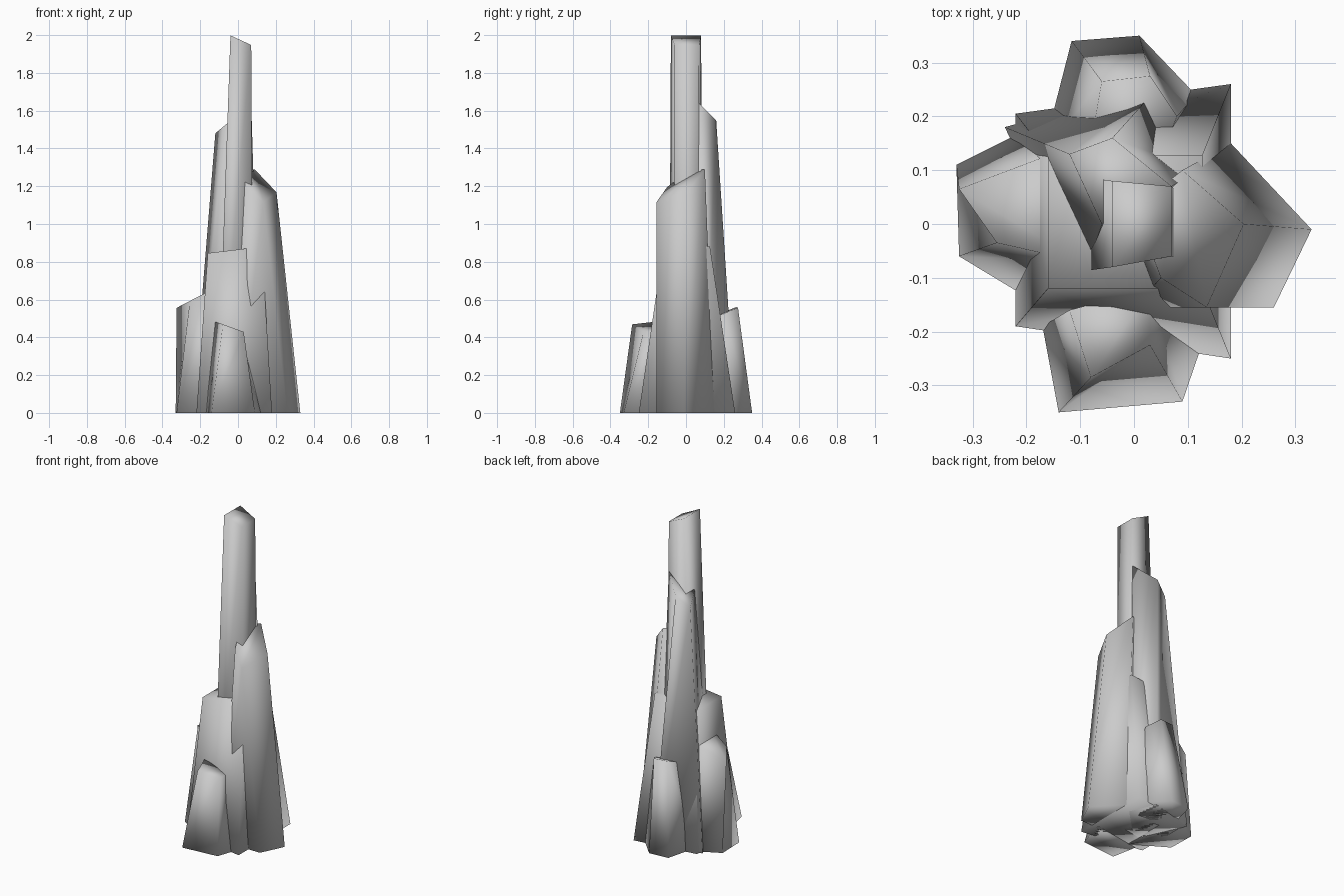
import bpy
import bmesh

# Remove the default cube
default_cube = bpy.data.objects.get("Cube")
if default_cube:
    bpy.data.objects.remove(default_cube, do_unlink=True)

# One plain stone colour
stone = bpy.data.materials.new("pale_grey_stone")
stone.use_nodes = True
stone_colour = (.6, .6, .6, 1)
stone.diffuse_color = stone_colour
stone.node_tree.nodes["Principled BSDF"].inputs["Base Color"].default_value = stone_colour


def make_shard(name, base_outline, top_outline, height, slope_x=0, slope_y=0):
    """Tapered prism standing on the ground, with a slanted flat top."""
    bm = bmesh.new()
    lower = [bm.verts.new((x, y, 0)) for x, y in base_outline]
    upper = [bm.verts.new((x, y, height + slope_x * x + slope_y * y))
             for x, y in top_outline]
    bm.faces.new(lower)
    bm.faces.new(upper)
    count = len(lower)
    for index in range(count):
        following = (index + 1) % count
        bm.faces.new((lower[index], lower[following],
                      upper[following], upper[index]))
    bmesh.ops.recalc_face_normals(bm, faces=bm.faces[:])
    for face in bm.faces:
        face.smooth = True
    mesh = bpy.data.meshes.new(name)
    bm.to_mesh(mesh)
    bm.free()
    mesh.materials.append(stone)
    shard = bpy.data.objects.new(name, mesh)
    bpy.context.collection.objects.link(shard)
    return shard


# Tall slender spire in the middle
make_shard("central_spire",
           base_outline=[(-.11, -.09), (.08, -.06), (.08, .06), (-.11, .09)],
           top_outline=[(-.04, -.08), (.07, -.06), (.07, .07), (-.04, .08)],
           height=1.98, slope_x=-.46)

# Second tallest shard, behind the spire
make_shard("rear_tall_shard",
           base_outline=[(-.1, -.12), (.12, .1), (.05, .26), (-.24, .18)],
           top_outline=[(-.06, 0), (.07, .07), (-.04, .16), (-.12, .13)],
           height=1.58, slope_x=.83)

# Broad five-sided shard on the left side
make_shard("left_broad_shard",
           base_outline=[(.33, -.01), (.18, .15), (-.09, .08), (0, -.155), (.26, -.155)],
           top_outline=[(.204, 0), (.09, .1), (0, .03), (.05, -.1), (.135, -.155)],
           height=1.28, slope_x=-.55, slope_y=.57)

# Square tapering block joining the cluster
make_shard("core_block",
           base_outline=[(-.22, -.19), (.18, -.25), (.18, .26), (-.22, .205)],
           top_outline=[(-.16, -.12), (.127, -.12), (.127, .127), (-.16, .127)],
           height=.865, slope_x=.12)

# Short shards around the foot
make_shard("right_short_shard",
           base_outline=[(-.33, .11), (-.325, -.06), (-.11, -.19), (-.13, .21)],
           top_outline=[(-.325, .065), (-.255, -.035), (-.1, -.07), (-.1, .15)],
           height=.725, slope_x=.52)

make_shard("back_short_shard",
           base_outline=[(-.116, .34), (.01, .35), (.115, .24), (.05, .1), (-.17, .13)],
           top_outline=[(-.06, .265), (.03, .275), (.08, .2), (.04, .1), (-.08, .15)],
           height=.45, slope_x=-.06, slope_y=.4)

make_shard("front_short_shard",
           base_outline=[(-.14, -.35), (.09, -.33), (.155, -.14), (-.17, -.19)],
           top_outline=[(-.08, -.285), (.03, -.225), (.03, -.12), (-.12, -.16)],
           height=.44, slope_x=-.36)
